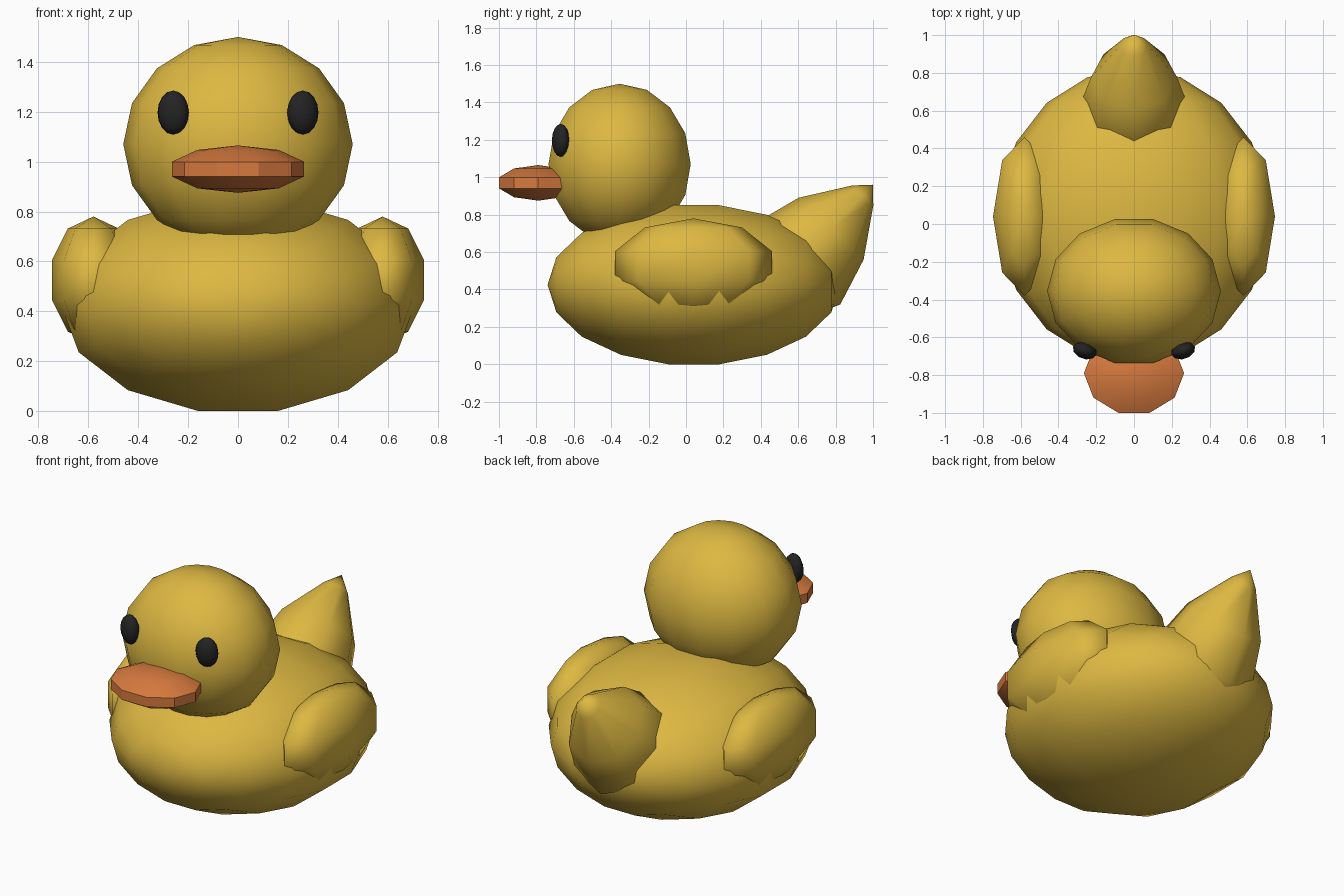
import bpy, bmesh, math
from mathutils import Matrix, Vector

if "Cube" in bpy.data.objects:
    bpy.data.objects.remove(bpy.data.objects["Cube"])


def material(name, rgb):
    m = bpy.data.materials.new(name)
    m.diffuse_color = (*rgb, 1)
    m.use_nodes = True
    m.node_tree.nodes["Principled BSDF"].inputs["Base Color"].default_value = m.diffuse_color
    return m


YELLOW = material("duck_yellow", (0.723, 0.479, 0.054))
ORANGE = material("beak_orange", (0.68, 0.195, 0.048))
BLACK = material("eye_black", (0.017, 0.017, 0.017))


def lathe(name, profile, segs, matrix, mat, angle):
    """Spin (radius, height) pairs around local z; zero radius makes a pole."""
    bm = bmesh.new()
    rings = []
    for r, h in profile:
        count = 1 if r < 1e-6 else segs
        rings.append([bm.verts.new((r * math.cos(math.tau * i / segs),
                                    r * math.sin(math.tau * i / segs), h))
                      for i in range(count)])
    for a, b in zip(rings, rings[1:]):
        for i in range(segs):
            j = (i + 1) % segs
            if len(a) == 1:
                bm.faces.new((a[0], b[i], b[j]))
            elif len(b) == 1:
                bm.faces.new((a[i], a[j], b[0]))
            else:
                bm.faces.new((a[i], a[j], b[j], b[i]))
    bm.transform(matrix)
    bmesh.ops.recalc_face_normals(bm, faces=bm.faces[:])
    mesh = bpy.data.meshes.new(name)
    bm.to_mesh(mesh)
    bm.free()
    mesh.materials.append(mat)
    obj = bpy.data.objects.new(name, mesh)
    bpy.context.collection.objects.link(obj)
    bpy.ops.object.select_all(action='DESELECT')
    obj.select_set(True)
    bpy.context.view_layer.objects.active = obj
    bpy.ops.object.shade_smooth_by_angle(angle=math.radians(angle))
    return obj


def ellipsoid(name, center, radii, segs, rings, mat, angle=70, rot=None):
    profile = [(math.sin(math.pi * k / rings), -math.cos(math.pi * k / rings))
               for k in range(rings + 1)]
    profile[0], profile[-1] = (0, -1), (0, 1)
    matrix = (Matrix.Translation(center) @ (rot or Matrix())
              @ Matrix.Diagonal((*radii, 1)))
    return lathe(name, profile, segs, matrix, mat, angle)


# Body: poles at the chest and rear
ellipsoid("body", (0, 0.042, 0.425), (0.72, 0.443, 0.782), 14, 9, YELLOW,
          rot=Matrix.Rotation(math.pi / 2, 4, 'X'))

# Head
ellipsoid("head", (0, -0.355, 1.07), (0.46, 0.39, 0.43), 14, 8, YELLOW)

# Beak
ellipsoid("beak", (0, -0.79, 0.97), (0.279, 0.232, 0.095), 10, 5, ORANGE, 30)

# Wings and eyes
for side, label in ((-1, "left"), (1, "right")):
    ellipsoid(label + "_wing", (side * 0.58, 0.04, 0.525),
              (0.175, 0.442, 0.255), 8, 5, YELLOW)
    ellipsoid(label + "_eye", (side * 0.26, -0.67, 1.197),
              (0.066, 0.045, 0.088), 10, 8, BLACK,
              rot=Matrix.Rotation(side * math.radians(18), 4, 'Z'))

# Tail: rounded cone pointing up and back
axis = Vector((0, 0.69, 0.724)).normalized()
across = axis.cross(Vector((1, 0, 0)))
tail_matrix = Matrix.Translation((0, 1.0, 0.96)) @ Matrix(
    ((0.95, across.x, axis.x, 0), (0, across.y, axis.y, 0),
     (0, across.z, axis.z, 0), (0, 0, 0, 1)))
lathe("tail", [(0, -0.84), (0.22, -0.78), (0.315, -0.585), (0.24, -0.325),
               (0.078, -0.08), (0, 0)], 8, tail_matrix, YELLOW, 70)
